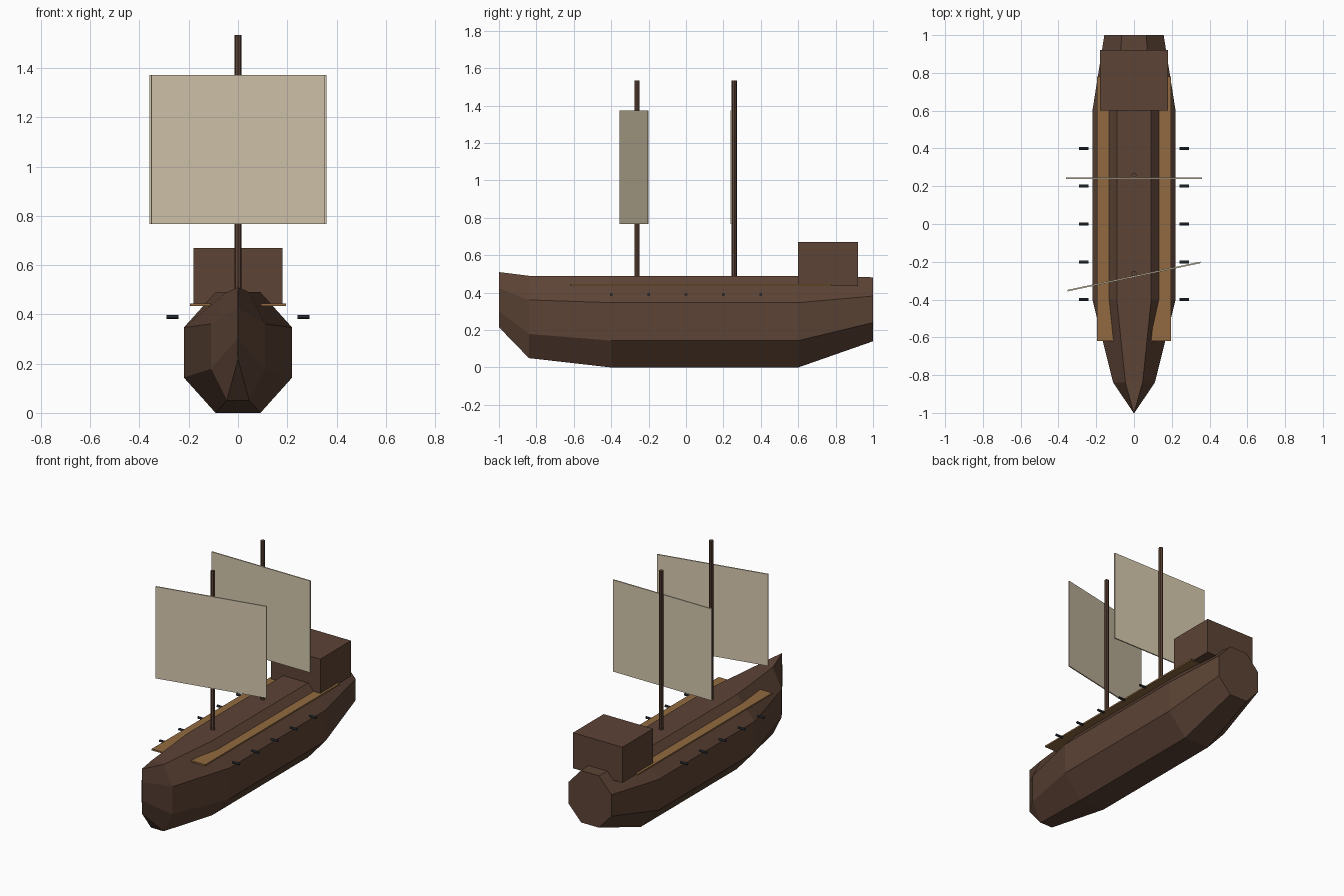
import bpy
import bmesh
from math import cos, sin, pi, radians
from mathutils import Matrix

cube = bpy.data.objects.get("Cube")
if cube:
    bpy.data.objects.remove(cube, do_unlink=True)


def material(name, rgb):
    # sRGB bytes to linear
    col = [((c / 255 + 0.055) / 1.055) ** 2.4 for c in rgb] + [1]
    m = bpy.data.materials.new(name)
    m.use_nodes = True
    m.diffuse_color = col
    bsdf = m.node_tree.nodes["Principled BSDF"]
    bsdf.inputs["Base Color"].default_value = col
    bsdf.inputs["Roughness"].default_value = 0.9
    return m


dark_wood = material("dark wood", (92, 67, 53))
light_wood = material("light wood", (145, 106, 64))
canvas = material("canvas", (214, 201, 174))
iron = material("iron", (52, 57, 63))


def finish(name, bm, mat):
    bmesh.ops.recalc_face_normals(bm, faces=bm.faces)
    mesh = bpy.data.meshes.new(name)
    bm.to_mesh(mesh)
    bm.free()
    mesh.materials.append(mat)
    ob = bpy.data.objects.new(name, mesh)
    bpy.context.collection.objects.link(ob)
    return ob


def box(name, centre, size, mat, turn=0):
    bm = bmesh.new()
    mat4 = (Matrix.Translation(centre) @ Matrix.Rotation(turn, 4, 'Z')
            @ Matrix.Diagonal((*size, 1)))
    bmesh.ops.create_cube(bm, size=1, matrix=mat4)
    return finish(name, bm, mat)


def cylinder(name, centre, radius, depth, mat, tilt=0, sides=8):
    bm = bmesh.new()
    mat4 = Matrix.Translation(centre) @ Matrix.Rotation(tilt, 4, 'Y')
    bmesh.ops.create_cone(bm, cap_ends=True, segments=sides, radius1=radius,
                          radius2=radius, depth=depth, matrix=mat4)
    return finish(name, bm, mat)


# Hull: octagonal sections (y, half width, bottom, top) lofted bow to stern
stations = [(-1, 0.002, 0.215, 0.51), (-0.84, 0.11, 0.05, 0.49),
            (-0.4, 0.22, 0, 0.49), (0.6, 0.22, 0, 0.49),
            (1, 0.157, 0.14, 0.482)]
bm = bmesh.new()
rings = []
for y, half, low, high in stations:
    ring = []
    for i in range(8):
        a = (i + 0.5) * pi / 4
        k = 1 / cos(pi / 8)
        ring.append(bm.verts.new((half * k * cos(a), y,
                                  (low + high) / 2 + (high - low) / 2 * k * sin(a))))
    rings.append(ring)
for r, s in zip(rings, rings[1:]):
    for i in range(8):
        j = (i + 1) % 8
        bm.faces.new((r[i], r[j], s[j], s[i]))
bm.faces.new(rings[0])
bm.faces.new(rings[-1])
finish("hull", bm, dark_wood)

# Deck boards and stern cabin
box("deck", (0, 0.08, 0.44), (0.39, 1.4, 0.01), light_wood)
box("stern_cabin", (0, 0.76, 0.553), (0.36, 0.32, 0.235), dark_wood)

# Masts and sails
for name, y in (("fore", -0.262), ("main", 0.258)):
    cylinder(name + "_mast", (0, y, 0.985), 0.014, 1.1, dark_wood)
box("fore_sail", (0, -0.278, 1.07), (0.72, 0.008, 0.605), canvas, radians(12))
box("main_sail", (0, 0.242, 1.07), (0.72, 0.008, 0.605), canvas)

# Cannons along both sides
for side, s in (("left", 1), ("right", -1)):
    for n in range(5):
        cylinder(f"{side}_cannon_{n + 1}", (s * 0.266, -0.4 + 0.2 * n, 0.39),
                 0.008, 0.05, iron, pi / 2)
